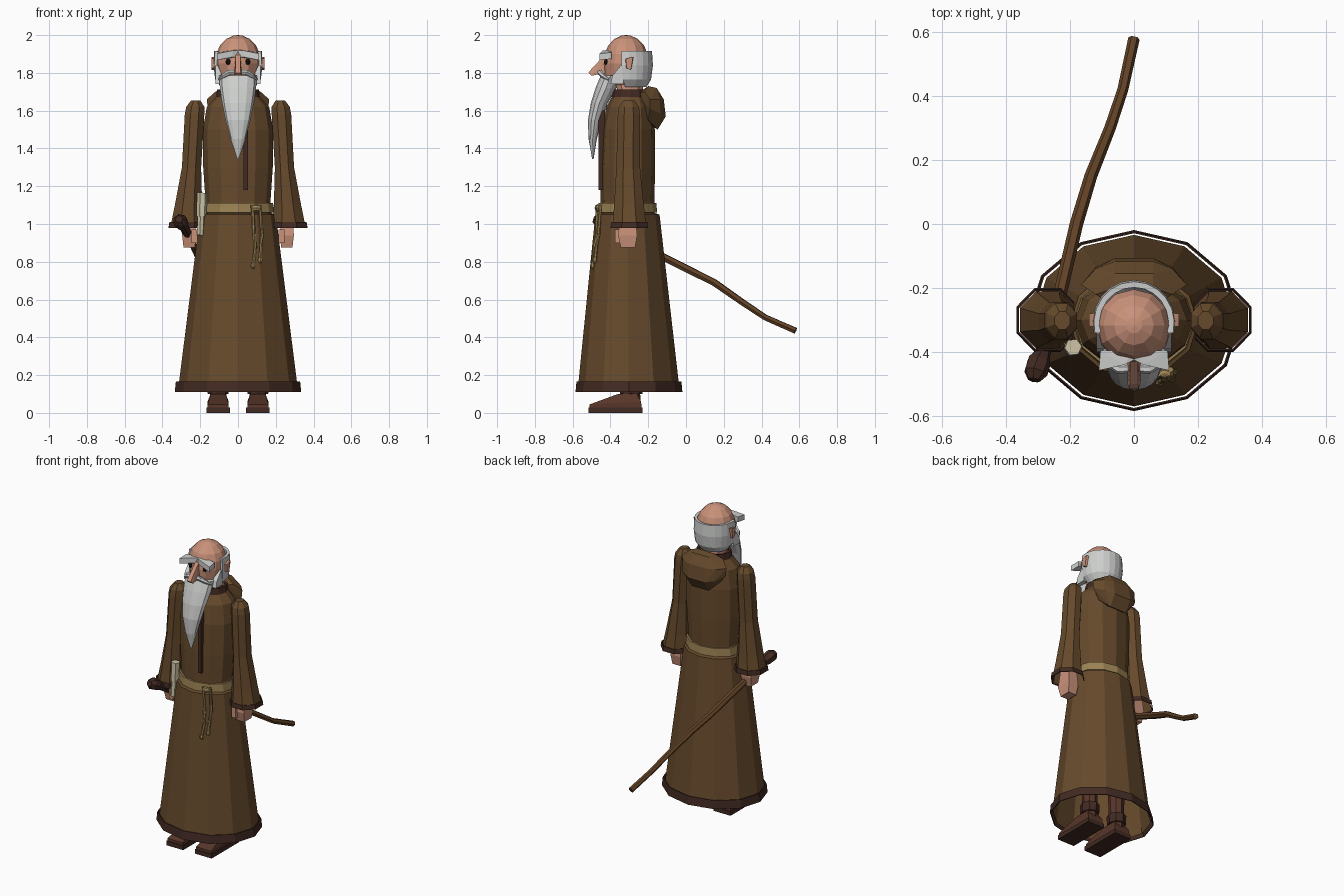
import bpy, bmesh, math
from mathutils import Vector

if "Cube" in bpy.data.objects:
    bpy.data.objects.remove(bpy.data.objects["Cube"])


def mat(name, r, g, b):
    m = bpy.data.materials.new(name)
    lin = [((c / 255 + 0.055) / 1.055) ** 2.4 for c in (r, g, b)]
    m.diffuse_color = (*lin, 1)
    m.use_nodes = True
    m.node_tree.nodes["Principled BSDF"].inputs["Base Color"].default_value = m.diffuse_color
    return m


ROBE = mat("robe brown", 102, 74, 44)
TRIM = mat("dark trim", 66, 42, 34)
SKIN = mat("skin", 202, 146, 122)
WHITE = mat("white hair", 205, 207, 205)
ROPE = mat("rope tan", 156, 131, 84)
CREAM = mat("parchment", 205, 196, 165)
WOOD = mat("staff wood", 98, 66, 38)
LEATHER = mat("leather", 88, 54, 42)
BLACK = mat("eye black", 25, 20, 18)


def finish(name, bm, material):
    me = bpy.data.meshes.new(name)
    bm.to_mesh(me)
    bm.free()
    me.materials.append(material)
    ob = bpy.data.objects.new(name, me)
    bpy.context.collection.objects.link(ob)
    return ob


def loft(name, material, rings, n=12, caps=(True, True), arc=None, thick=0, turn=0):
    """Skin elliptical rings (cx, cy, z, rx, ry), listed from bottom to top."""
    bm = bmesh.new()
    if arc:
        angles = [math.radians(arc[0] + (arc[1] - arc[0]) * i / n) for i in range(n + 1)]
    else:
        angles = [math.tau * i / n + turn for i in range(n)]
    rows = [[bm.verts.new((cx + rx * math.cos(a), cy + ry * math.sin(a), z)) for a in angles]
            for cx, cy, z, rx, ry in rings]
    for lo, hi in zip(rows, rows[1:]):
        for i in range(n):
            j = (i + 1) % len(angles)
            bm.faces.new((lo[i], lo[j], hi[j], hi[i]))
    if caps[0] and not arc:
        bm.faces.new(rows[0][::-1])
    if caps[1] and not arc:
        bm.faces.new(rows[-1])
    ob = finish(name, bm, material)
    if thick:
        mod = ob.modifiers.new("thickness", 'SOLIDIFY')
        mod.thickness = thick
        mod.offset = -1
    return ob


def hull(name, material, pts):
    bm = bmesh.new()
    for p in pts:
        bm.verts.new(p)
    out = bmesh.ops.convex_hull(bm, input=bm.verts)
    junk = {v for v in out["geom_interior"] + out["geom_unused"] if isinstance(v, bmesh.types.BMVert)}
    bmesh.ops.delete(bm, geom=list(junk), context='VERTS')
    bmesh.ops.dissolve_limit(bm, angle_limit=0.02, verts=bm.verts, edges=bm.edges)
    bmesh.ops.recalc_face_normals(bm, faces=bm.faces)
    return finish(name, bm, material)


def box(name, material, x, y, z):
    return hull(name, material, [(a, b, c) for a in x for b in y for c in z])


def tube(name, material, path, radii, n=6):
    bm = bmesh.new()
    pts = [Vector(p) for p in path]
    rows = []
    for i, p in enumerate(pts):
        d = pts[min(i + 1, len(pts) - 1)] - pts[max(i - 1, 0)]
        q = d.to_track_quat('Z', 'Y')
        r = radii[i] if isinstance(radii, list) else radii
        rows.append([bm.verts.new(p + q @ Vector((r * math.cos(math.tau * k / n),
                                                 r * math.sin(math.tau * k / n), 0))) for k in range(n)])
    for lo, hi in zip(rows, rows[1:]):
        for k in range(n):
            bm.faces.new((lo[k], lo[(k + 1) % n], hi[(k + 1) % n], hi[k]))
    bm.faces.new(rows[0][::-1])
    bm.faces.new(rows[-1])
    bmesh.ops.recalc_face_normals(bm, faces=bm.faces)
    return finish(name, bm, material)


def ball(name, material, c, r, u=8, v=6):
    bm = bmesh.new()
    bmesh.ops.create_uvsphere(bm, u_segments=u, v_segments=v, radius=1)
    for vert in bm.verts:
        vert.co = Vector(c) + Vector(vert.co[i] * r[i] for i in range(3))
    return finish(name, bm, material)


# Robe: skirt, hem, torso, belt, collar
loft("skirt", ROBE, [(0, -.302, .125, .316, .268), (0, -.304, .165, .312, .265),
                     (0, -.31, 1.05, .2, .17), (0, -.31, 1.06, .17, .14)], caps=(False, False))
loft("skirt_hem", TRIM, [(0, -.302, .11, .335, .283), (0, -.302, .165, .329, .278)],
     caps=(False, False), thick=.005)
loft("torso", ROBE, [(0, -.31, 1.03, .178, .145), (0, -.31, 1.12, .172, .142),
                     (0, -.308, 1.3, .184, .145), (0, -.305, 1.5, .186, .14),
                     (0, -.3, 1.62, .165, .122), (0, -.295, 1.685, .105, .09)])
loft("belt", ROPE, [(0, -.31, 1.06, .19, .157), (0, -.31, 1.112, .186, .153)])
loft("collar", TRIM, [(0, -.295, 1.66, .118, .1), (0, -.295, 1.712, .11, .093)],
     caps=(False, False), thick=.015)
box("front_cord", TRIM, (.028, .052), (-.462, -.43), (1.18, 1.6))

# Hood folded down on the back
side = [(-.26, 1.69), (-.2, 1.73), (-.155, 1.72), (-.118, 1.66), (-.107, 1.57), (-.15, 1.5), (-.2, 1.53)]
hood_pts = []
for s in (-1, 1):
    hood_pts += [(s * .06, y, z) for y, z in side]
    hood_pts += [(s * .12, -.14, 1.66), (s * .12, -.135, 1.585), (s * .165, -.19, 1.66),
                 (s * .16, -.19, 1.61), (s * .12, -.22, 1.7), (s * .11, -.2, 1.55)]
hull("hood", ROBE, hood_pts)

# Sleeves, hands, legs and shoes
for s, tag in ((-1, "right"), (1, "left")):
    loft(tag + "_sleeve", ROBE,
         [(s * .27, -.3, .99, .094, .097), (s * .262, -.302, 1.1, .078, .085),
          (s * .246, -.306, 1.3, .055, .068), (s * .23, -.303, 1.58, .056, .063),
          (s * .226, -.302, 1.62, .052, .058), (s * .224, -.302, 1.655, .026, .03)],
         n=8, caps=(False, True), turn=math.pi / 8)
    loft(tag + "_cuff", TRIM, [(s * .27, -.3, .98, .106, .108), (s * .27, -.3, 1.01, .101, .103)],
         n=8, caps=(False, False), thick=.005, turn=math.pi / 8)
    hull(tag + "_hand", SKIN, [(s * x, y, z) for x in (.228, .288) for y in (-.345, -.27)
                               for z in (.875, 1.06)]
         + [(s * x, y, .94) for x in (.222, .296) for y in (-.36, -.258)])
    hull(tag + "_thumb", SKIN, [(s * x, y, z) for x in (.215, .245) for y in (-.375, -.34)
                                for z in (.9, .97)])
    cx = s * .105
    loft(tag + "_leg", LEATHER, [(cx, -.29, .05, .045, .05), (cx, -.29, .13, .042, .046),
                                 (cx, -.295, .6, .06, .065)], n=8)
    loft(tag + "_ankle_cuff", TRIM, [(cx, -.29, .1, .055, .06), (cx, -.29, .16, .058, .062)], n=8)
    box(tag + "_sole", TRIM, (cx - .062, cx + .062), (-.515, -.23), (0, .028))
    hull(tag + "_shoe", LEATHER,
         [(cx + a * .056, y, z) for a in (-1, 1) for y, z in ((-.51, .028), (-.235, .028), (-.51, .045), (-.238, .06))]
         + [(cx + a * .04, y, z) for a in (-1, 1) for y, z in ((-.36, .1), (-.26, .1))])

# Head
loft("neck", SKIN, [(0, -.295, 1.66, .07, .07), (0, -.3, 1.78, .07, .075)], n=10)
loft("head", SKIN, [(0, -.325, 1.735, .07, .075), (0, -.325, 1.785, .1, .108),
                    (0, -.321, 1.85, .117, .117), (0, -.317, 1.9, .115, .113),
                    (0, -.317, 1.945, .096, .095), (0, -.317, 1.98, .062, .062),
                    (0, -.317, 1.997, .025, .025), (0, -.317, 2.0, .004, .004)])
loft("back_hair", WHITE, [(0, -.3, 1.725, .09, .09), (0, -.305, 1.765, .121, .12),
                          (0, -.31, 1.84, .13, .135), (0, -.31, 1.915, .126, .13)],
     n=12, arc=(-14, 194), thick=.018)
hull("nose", SKIN, [(-.012, -.43, 1.895), (.012, -.43, 1.895), (-.02, -.42, 1.8), (.02, -.42, 1.8),
                    (-.02, -.5, 1.785), (.02, -.5, 1.785), (-.014, -.516, 1.8), (.014, -.516, 1.8),
                    (-.013, -.5, 1.822), (.013, -.5, 1.822)])
for s, tag in ((-1, "right"), (1, "left")):
    hull(tag + "_ear", SKIN, [(s * x, y, z) for x, k in ((.11, 1), (.14, .8))
                              for y, z in ((-.3 - .024 * k, 1.875), (-.3 + .024 * k, 1.885),
                                           (-.3 - .018 * k, 1.825), (-.3 + .01 * k, 1.815))])
    ball(tag + "_eye", BLACK, (s * .052, -.422, 1.858), (.014, .012, .016))
    hull(tag + "_brow", WHITE, [(s * x, y, z + d) for d in (0, .034)
                                for x, y, z in ((0, -.425, 1.885), (.03, -.44, 1.884), (.11, -.458, 1.868),
                                                (.105, -.395, 1.874), (0, -.395, 1.89))])
    tube(tag + "_moustache", WHITE, [(s * .004, -.452, 1.805), (s * .045, -.455, 1.803),
                                     (s * .075, -.44, 1.785), (s * .1, -.41, 1.765)],
         [.012, .015, .012, .006])
    hull(tag + "_sideburn", WHITE, [(s * x, y, z) for x in (.09, .118)
                                    for y, z in ((-.33, 1.84), (-.345, 1.84), (-.33, 1.74), (-.4, 1.74), (-.39, 1.785))])

# Long pointed beard
loft("beard", WHITE, [(0, -.493, 1.345, .004, .004), (0, -.494, 1.45, .04, .022),
                      (0, -.483, 1.55, .066, .036), (0, -.459, 1.64, .084, .045),
                      (0, -.423, 1.72, .096, .056), (0, -.4, 1.785, .1, .052)], n=12)

# Belt items: hanging rope ends and a scroll
for path in ([(.075, -.47, 1.1), (.085, -.472, .95), (.092, -.485, .87), (.08, -.495, .78)],
             [(.115, -.455, 1.1), (.128, -.462, .95), (.122, -.475, .88), (.118, -.482, .81)]):
    tube("rope_end", ROPE, path, .009)
    ball("rope_knot", ROPE, path[-1], (.014, .014, .018), 6, 4)
ball("belt_knot", ROPE, (.095, -.468, 1.085), (.032, .016, .02), 6, 4)
tube("scroll", CREAM, [(-.2, -.395, .94), (-.196, -.39, 1.04)], .019)
tube("scroll_top", CREAM, [(-.194, -.388, 1.04), (-.19, -.385, 1.165)], .027)

# Walking staff with a dark head, trailing behind
tube("staff", WOOD, [(-.285, -.4, .975), (-.25, -.3, .915), (-.222, -.18, .855), (-.18, 0, .765),
                     (-.135, .15, .69), (-.075, .3, .585), (-.035, .42, .505), (0, .58, .435)],
     [.02, .02, .021, .021, .02, .018, .017, .018])
tube("staff_head", TRIM, [(-.27, -.36, .955), (-.285, -.405, .982), (-.298, -.432, 1.003),
                          (-.308, -.465, 1.018), (-.312, -.488, 1.026)],
     [.024, .024, .038, .038, .02], 7)
